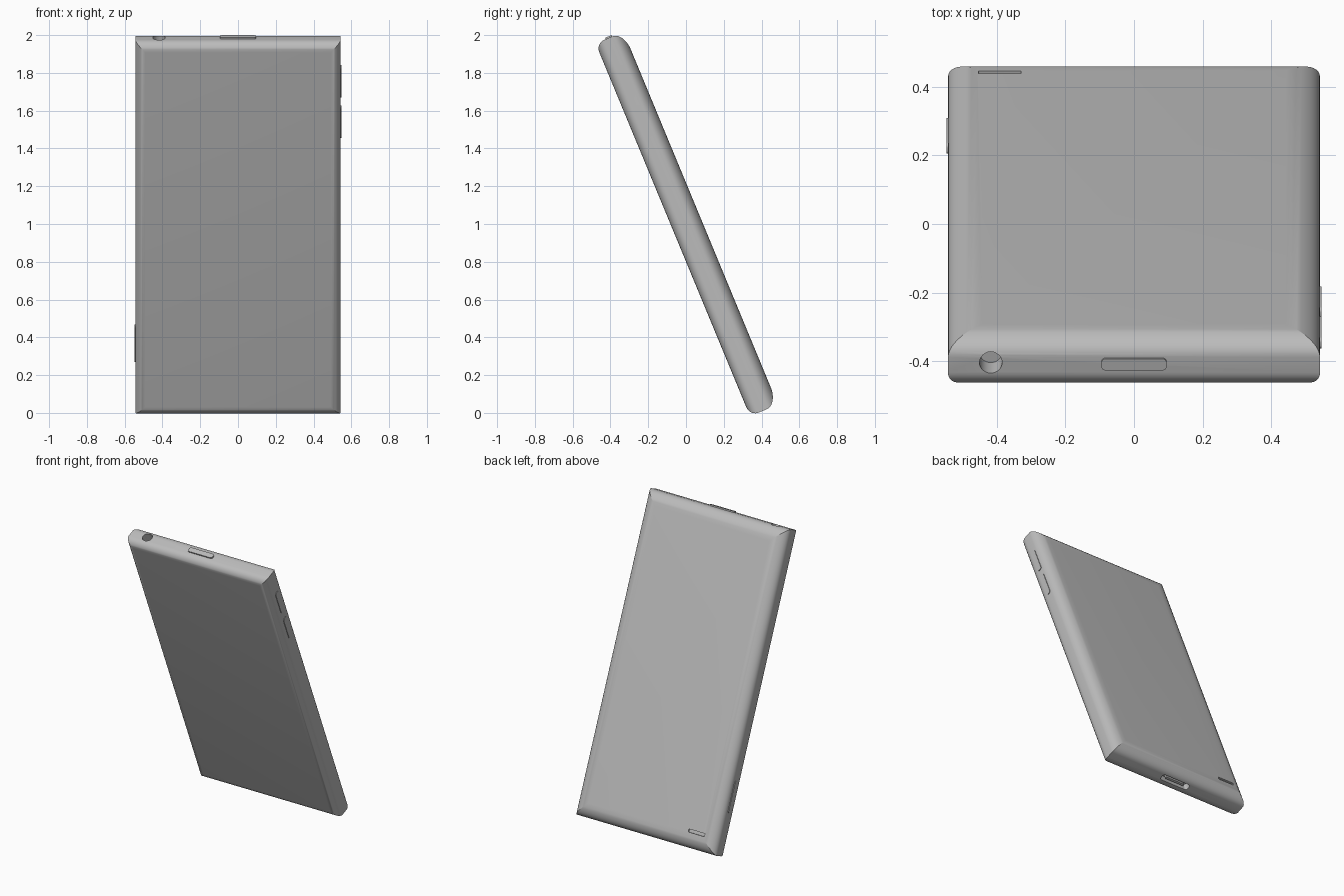
import bpy, bmesh, math
from mathutils import Matrix, Vector

if "Cube" in bpy.data.objects:
    bpy.data.objects.remove(bpy.data.objects["Cube"])

W, A = 0.543, 1.068          # half width and half length of the slab
FRONT, BACK = -0.08, 0.08    # face planes
LOW, HIGH = -0.031, 0.017    # flat band of the rim
MID = (LOW + HIGH) / 2

# Slab space: x = width, y = thickness (back is +), z = length, then leaned forward
LEAN = Matrix.Translation((0, 0.004, 1)) @ Matrix.Rotation(math.radians(22.5), 4, "X")

grey = bpy.data.materials.new("plain grey")
grey.use_nodes = True
grey.diffuse_color = (0.5, 0.5, 0.5, 1)
grey.node_tree.nodes["Principled BSDF"].inputs["Base Color"].default_value = (0.5, 0.5, 0.5, 1)


def finish(name, bm, smooth=True):
    bmesh.ops.recalc_face_normals(bm, faces=bm.faces)
    mesh = bpy.data.meshes.new(name)
    bm.to_mesh(mesh)
    bm.free()
    mesh.materials.append(grey)
    ob = bpy.data.objects.new(name, mesh)
    bpy.context.collection.objects.link(ob)
    ob.matrix_world = LEAN
    if smooth:
        shade(ob)
    return ob


def shade(ob):
    bpy.ops.object.select_all(action="DESELECT")
    ob.select_set(True)
    bpy.context.view_layer.objects.active = ob
    bpy.ops.object.shade_smooth_by_angle(angle=math.radians(20))


def pill(name, centre, axis, length, width, depth, along, radius=None, segments=8):
    """Rounded bar: 'axis' is its outward direction, 'along' its long direction."""
    out, run = Vector(axis), Vector(along)
    across = out.cross(run)
    r = radius or width / 2
    bm = bmesh.new()
    ring = []
    for k, (sx, sy) in enumerate([(1, 1), (-1, 1), (-1, -1), (1, -1)]):
        for i in range(segments + 1):
            t = math.pi / 2 * (k + i / segments)
            u = sx * (length / 2 - r) + r * math.cos(t)
            v = sy * (width / 2 - r) + r * math.sin(t)
            ring.append(bm.verts.new(Vector(centre) - out * depth / 2 + run * u + across * v))
    bmesh.ops.remove_doubles(bm, verts=ring, dist=1e-5)
    face = bmesh.ops.contextual_create(bm, geom=bm.verts[:])["faces"]
    top = bmesh.ops.extrude_face_region(bm, geom=face)["geom"]
    bmesh.ops.translate(bm, vec=out * depth, verts=[v for v in top if isinstance(v, bmesh.types.BMVert)])
    return finish(name, bm)


# Body: stacked rectangles, inset along a tight front round and a wide back round
steps = 10
rings = []
for i in range(steps + 1):
    t = math.pi / 2 * i / steps
    rings.append((LOW - (LOW - FRONT) * math.cos(t), 0.052 * (1 - math.sin(t))))
for i in range(steps + 1):
    t = math.pi / 2 * i / steps
    rings.append((HIGH + (BACK - HIGH) * math.sin(t), 0.1 * (1 - math.cos(t))))
bm = bmesh.new()
loops = [[bm.verts.new((sx * (W - e), n, sz * (A - e)))
          for sx, sz in ((1, 1), (-1, 1), (-1, -1), (1, -1))] for n, e in rings]
for a, b in zip(loops, loops[1:]):
    for i in range(4):
        j = (i + 1) % 4
        bm.faces.new((a[i], a[j], b[j], b[i]))
bm.faces.new(loops[0])
bm.faces.new(loops[-1])
body = finish("body", bm, smooth=False)

# Openings: round jack on top, port below, speaker slot low on the back
X, Y, Z = (1, 0, 0), (0, 1, 0), (0, 0, 1)
cutters = [
    pill("jack_cutter", (-0.418, 0, A), Z, 0.066, 0.066, 0.16, X, 0.0329),
    pill("port_cutter", (0, MID, -A), Z, 0.22, 0.044, 0.1, X, 0.015),
    pill("speaker_cutter", (-0.392, BACK, -0.955), Y, 0.125, 0.02, 0.02, X, 0.004),
]
for c in cutters:
    cut = body.modifiers.new(c.name, "BOOLEAN")
    cut.object = c
    cut.solver = "EXACT"
bpy.context.view_layer.update()
cut_mesh = bpy.data.meshes.new_from_object(body.evaluated_get(bpy.context.evaluated_depsgraph_get()))
body.modifiers.clear()
body.data = cut_mesh
for c in cutters:
    bpy.data.objects.remove(c)
shade(body)

# Tongue inside the port
pill("port_tongue", (0, MID, -A + 0.03), Z, 0.15, 0.014, 0.045, X, 0.004)

# Raised buttons and the side cover
pill("power_button", (0, MID + 0.004, A), Z, 0.19, 0.036, 0.016, X, 0.012)
for name, height in (("volume_up_button", 0.82), ("volume_down_button", 0.59)):
    pill(name, (W, MID, height), X, 0.18, 0.034, 0.008, Z, 0.012)
pill("card_cover", (-W, MID, -0.68), (-1, 0, 0), 0.21, 0.034, 0.008, Z, 0.012)
